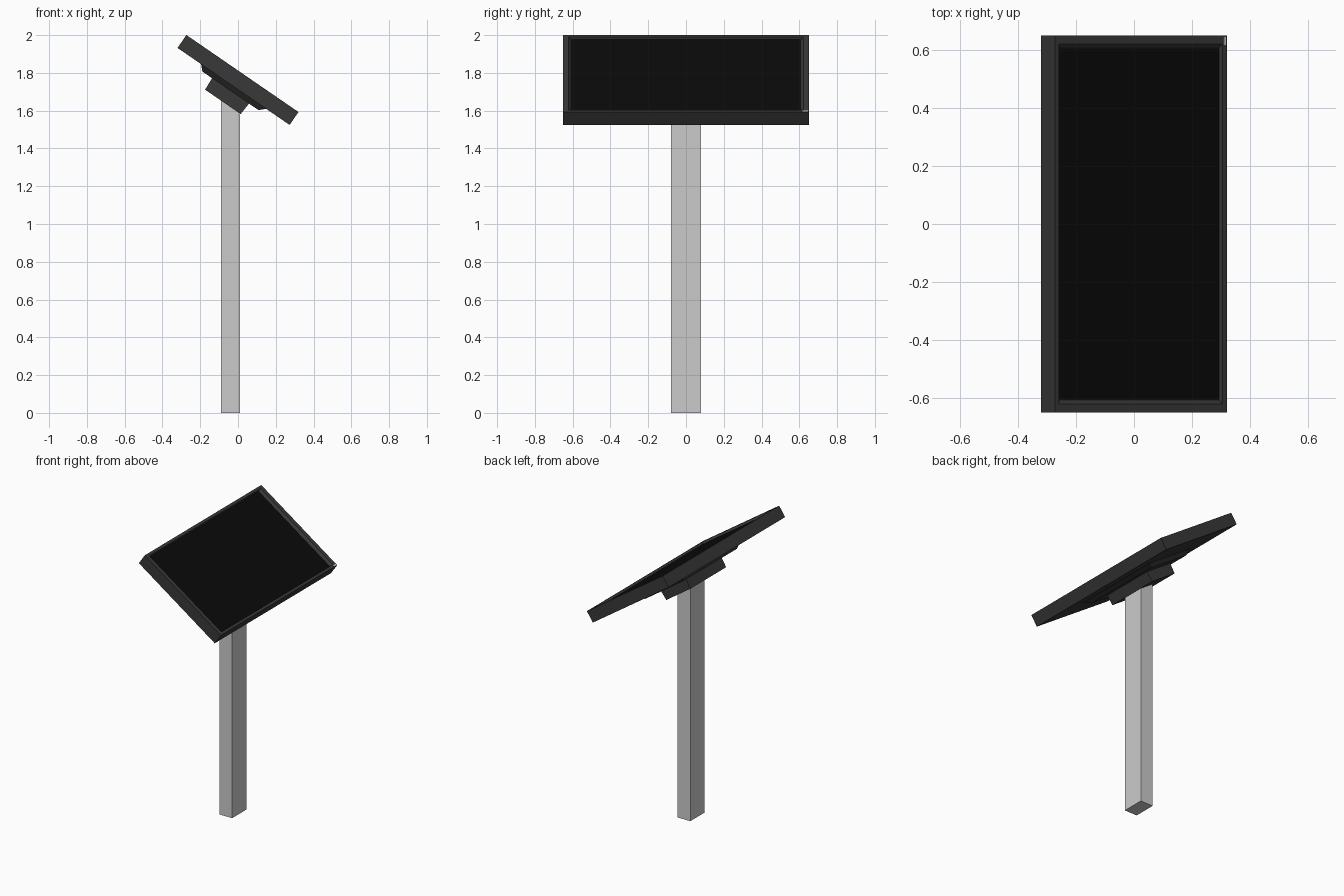
import bpy, bmesh, math
from mathutils import Matrix

if "Cube" in bpy.data.objects:
    bpy.data.objects.remove(bpy.data.objects["Cube"])

# tilted frame of the display head: local x runs down the slope, local z is the screen normal
HEAD = Matrix.Translation((0, 0, 1.7625)) @ Matrix.Rotation(math.radians(34.5), 4, 'Y')


def material(name, v):
    m = bpy.data.materials.new(name)
    m.diffuse_color = (v, v, v, 1)
    m.use_nodes = True
    m.node_tree.nodes["Principled BSDF"].inputs["Base Color"].default_value = m.diffuse_color
    return m


def loft(name, sections, matrix, mat=None, centre=(0, 0)):
    """Stack of rectangles (half x, half y, z) joined by walls and capped."""
    bm = bmesh.new()
    rings = []
    for hx, hy, z in sections:
        rings.append([bm.verts.new((centre[0] + sx * hx, centre[1] + sy * hy, z))
                      for sx, sy in ((-1, -1), (1, -1), (1, 1), (-1, 1))])
    for a, b in zip(rings, rings[1:]):
        for i in range(4):
            j = (i + 1) % 4
            bm.faces.new((a[i], a[j], b[j], b[i]))
    bm.faces.new(rings[0][::-1])
    bm.faces.new(rings[-1])
    bm.transform(matrix)
    bmesh.ops.recalc_face_normals(bm, faces=bm.faces)
    me = bpy.data.meshes.new(name)
    bm.to_mesh(me)
    bm.free()
    ob = bpy.data.objects.new(name, me)
    bpy.context.collection.objects.link(ob)
    if mat:
        me.materials.append(mat)
    return ob


casing = material("dark_casing", 0.04)
glass = material("black_screen", 0.003)

# casing with a raised rim around a recessed front
loft("display_frame", [(.36, .65, -.0415), (.36, .65, .0415),
                       (.342, .622, .0415), (.338, .607, .025)], HEAD, casing)
# screen in the recess
loft("screen", [(.337, .605, .020), (.337, .605, .027)], HEAD, glass)
# small pale indicator on the rim corner
loft("indicator", [(.005, .014, .038), (.005, .014, .0422)], HEAD,
     centre=(.352, .632))
# tapered back plate and mounting block
loft("back_plate", [(.18, .30, -.070), (.21, .33, -.0405)], HEAD, casing)
loft("mount_block", [(.114, .20, -.141), (.119, .20, -.069)], HEAD, casing)

# post, its top cut to the slope of the block
post = loft("post", [(.05, .08, 0), (.05, .08, 1.62)], Matrix.Identity(4),
            centre=(-.04, 0))
for v in post.data.vertices:
    if v.co.z > 1:
        v.co.z = 1.625 - (v.co.x + .04) * math.tan(math.radians(34.5))
